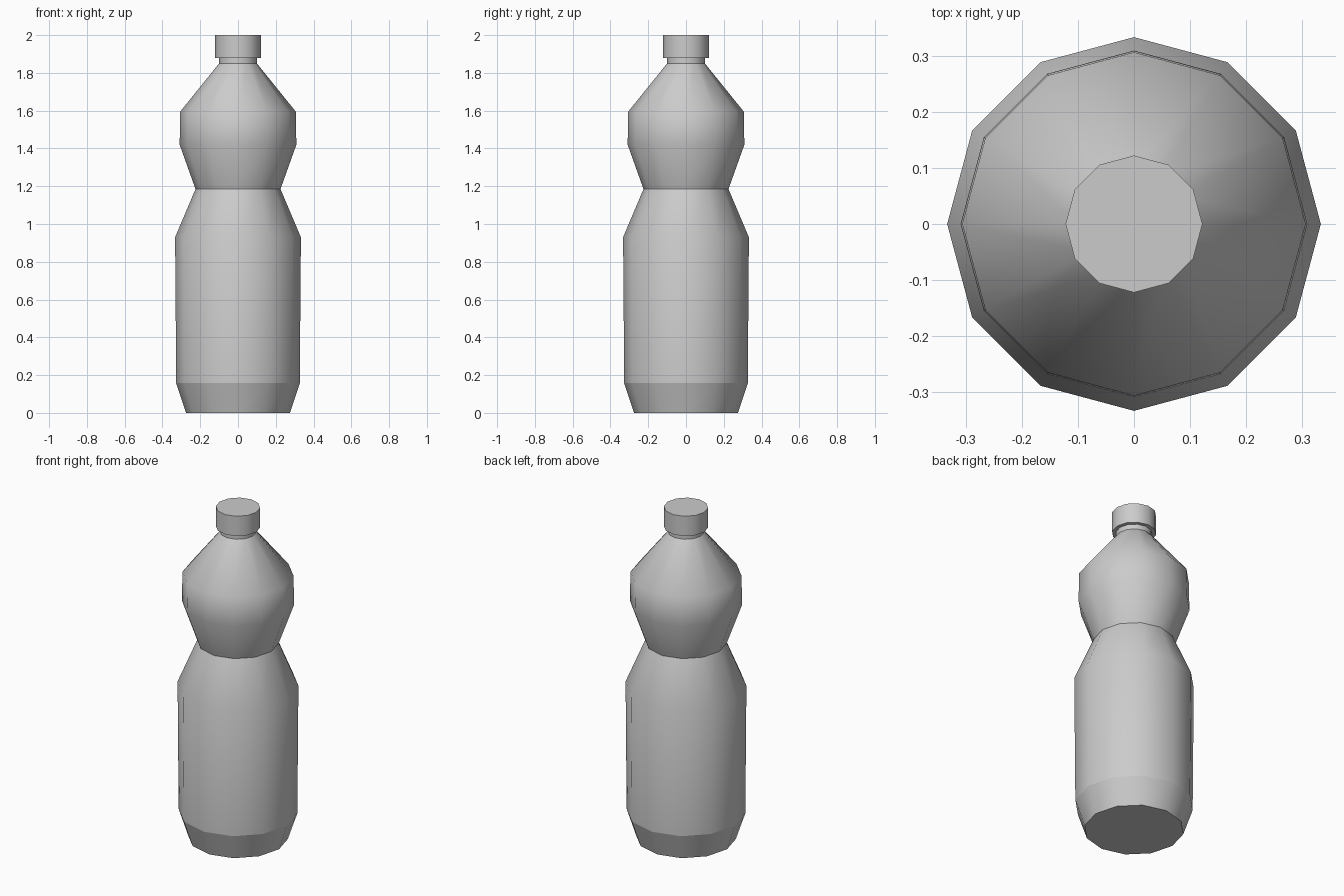
import bpy, bmesh
from math import cos, sin, pi, radians

if "Cube" in bpy.data.objects:
    bpy.data.objects.remove(bpy.data.objects["Cube"])

SIDES = 12


def lathe(name, profile, sharp_rings=()):
    """Revolve (radius, z) points into a closed 12-sided solid."""
    bm = bmesh.new()
    rings = [[bm.verts.new((r * cos(2 * pi * i / SIDES), r * sin(2 * pi * i / SIDES), z))
              for i in range(SIDES)] for r, z in profile]
    for a, b in zip(rings, rings[1:]):
        for i in range(SIDES):
            j = (i + 1) % SIDES
            bm.faces.new((a[i], a[j], b[j], b[i]))
    bm.faces.new(rings[0][::-1])
    bm.faces.new(rings[-1])
    bmesh.ops.recalc_face_normals(bm, faces=bm.faces[:])
    # smooth sides, crisp edges at corners and chosen rings
    for f in bm.faces:
        f.smooth = True
    for e in bm.edges:
        e.smooth = e.calc_face_angle(0) < radians(41)
    for k in sharp_rings:
        for i in range(SIDES):
            bm.edges.get((rings[k][i], rings[k][(i + 1) % SIDES])).smooth = False
    mesh = bpy.data.meshes.new(name)
    bm.to_mesh(mesh)
    bm.free()
    obj = bpy.data.objects.new(name, mesh)
    bpy.context.collection.objects.link(obj)
    return obj


# Bottle: chamfered base, belly, pinched waist, shoulder and neck
lathe("bottle_body", [
    (0.275, 0), (0.327, 0.157), (0.333, 0.93), (0.225, 1.185),
    (0.309, 1.42), (0.306, 1.595), (0.1, 1.85), (0.1, 1.88),
], sharp_rings=(1, 3, 6))

# Screw cap
lathe("bottle_cap", [(0.122, 1.88), (0.122, 2.0)])
